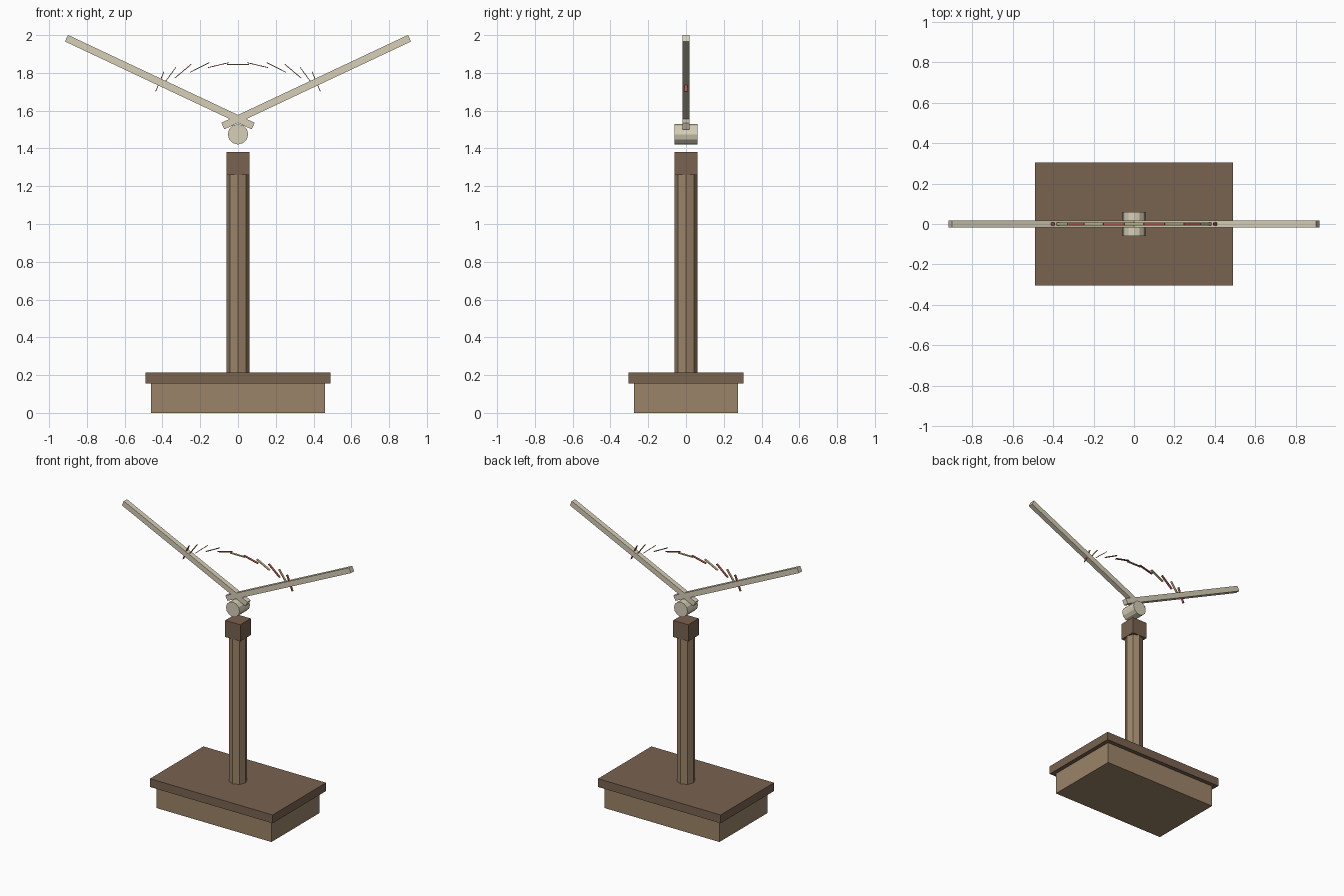
import bpy, math
from mathutils import Matrix, Vector

if "Cube" in bpy.data.objects:
    bpy.data.objects.remove(bpy.data.objects["Cube"])


def material(name, rgb):
    m = bpy.data.materials.new(name)
    m.diffuse_color = (*rgb, 1)
    m.use_nodes = True
    m.node_tree.nodes["Principled BSDF"].inputs["Base Color"].default_value = m.diffuse_color
    return m


WOOD = material("wood", (0.33, 0.23, 0.14))
DARK = material("dark_wood", (0.19, 0.125, 0.08))
BONE = material("pale_wood", (0.68, 0.62, 0.47))
RED = material("red_cloth", (0.50, 0.09, 0.07))
OLIVE = material("olive_cloth", (0.50, 0.46, 0.20))


def box(name, size, loc, mat, tilt=0):
    # tilt raises the +x end (counter-clockwise seen from the front)
    bpy.ops.mesh.primitive_cube_add(size=1)
    o = bpy.context.object
    o.name = name
    o.data.transform(Matrix.Translation(Vector(loc)) @ Matrix.Rotation(-tilt, 4, 'Y')
                     @ Matrix.Diagonal((*size, 1)))
    o.data.materials.append(mat)
    return o


def cylinder(name, sides, radius, depth, loc, mat, rot=(0, 0, 0)):
    bpy.ops.mesh.primitive_cylinder_add(vertices=sides, radius=radius, depth=depth,
                                        location=loc, rotation=rot)
    o = bpy.context.object
    o.name = name
    o.data.materials.append(mat)
    return o


# Plinth, column and capital
box("plinth", (0.92, 0.55, 0.155), (0, 0, 0.0775), WOOD)
box("plinth_top", (0.98, 0.61, 0.06), (0, 0, 0.185), DARK)
cylinder("column", 8, 0.06, 1.045, (0, 0, 0.7375), WOOD)
box("capital", (0.12, 0.12, 0.12), (0, 0, 1.32), DARK)

# Pivot drum, axis along y
cylinder("pivot", 12, 0.054, 0.12, (0, 0, 1.475), BONE, (math.pi / 2, 0, 0))

# Two crossing arms
for side, label in ((1, "right"), (-1, "left")):
    box("arm_" + label, (1.092, 0.036, 0.038), (side * 0.414, 0, 1.751), BONE,
        side * math.radians(25.2))

# Garland of thin plates on a flattened arch between the arms
for k in range(-5, 6):
    a = math.radians(13.4 * k)
    box(f"garland_plate_{k + 6}", (0.115, 0.016, 0.004),
        (0.45 * math.sin(a), 0, 1.845 - 0.15 * (1 - math.cos(a))),
        RED if k % 2 else OLIVE, -a)
